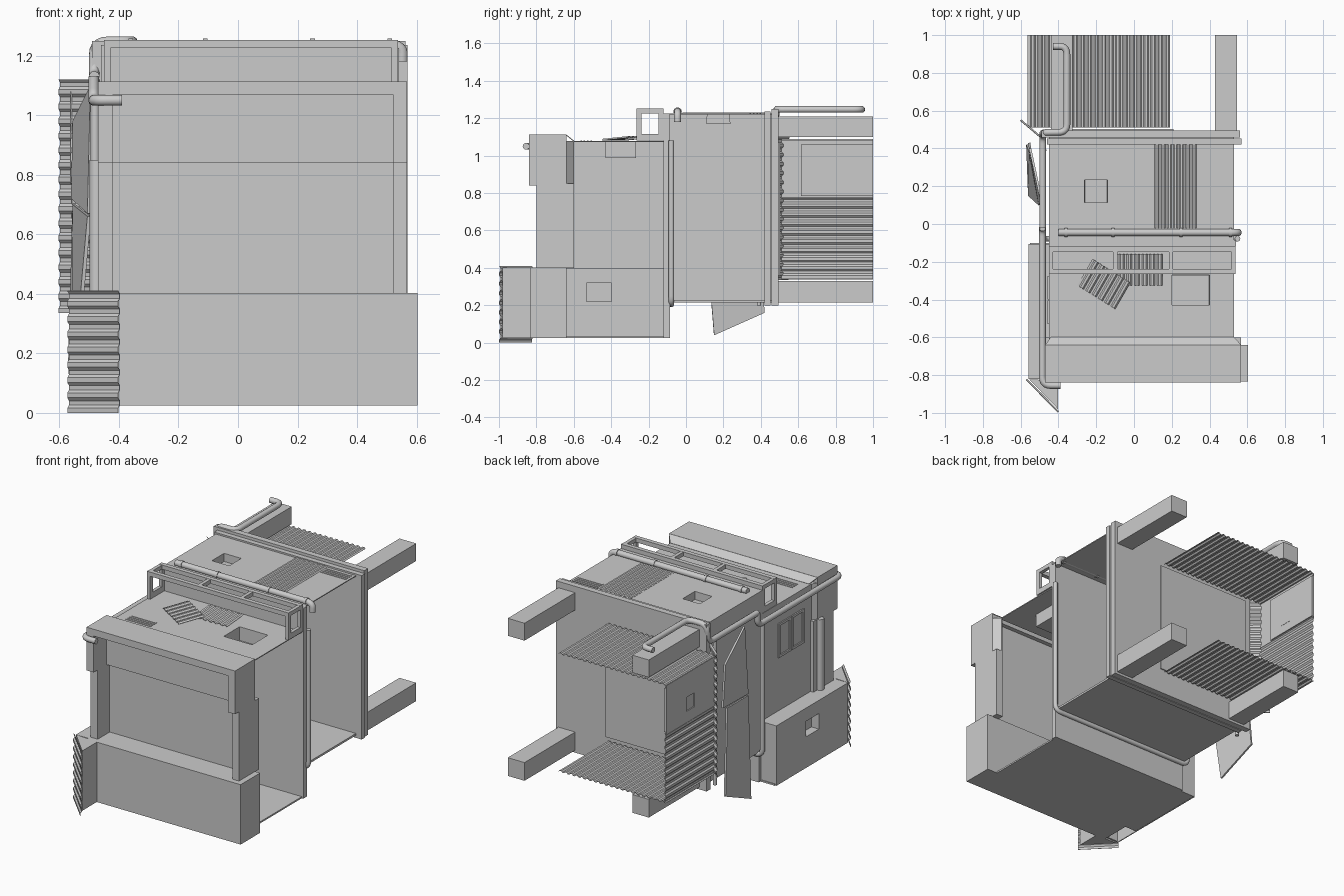
import bpy
import bmesh
import math
from mathutils import Vector

if "Cube" in bpy.data.objects:
    bpy.data.objects.remove(bpy.data.objects["Cube"])


def add(name, bm):
    bmesh.ops.recalc_face_normals(bm, faces=bm.faces)
    mesh = bpy.data.meshes.new(name)
    bm.to_mesh(mesh)
    bm.free()
    ob = bpy.data.objects.new(name, mesh)
    bpy.context.collection.objects.link(ob)
    return ob


def fill_box(bm, x, y, z):
    made = bmesh.ops.create_cube(bm, size=1)["verts"]
    for v in made:
        v.co = [lo + (hi - lo) * (c + 0.5) for c, (lo, hi) in zip(v.co, (x, y, z))]


def boxes(name, *ranges):
    bm = bmesh.new()
    for r in ranges:
        fill_box(bm, *r)
    return add(name, bm)


def prism(name, outline, z):
    bm = bmesh.new()
    face = bm.faces.new([bm.verts.new((x, y, z[0])) for x, y in outline])
    top = bmesh.ops.extrude_face_region(bm, geom=[face])["geom"]
    bmesh.ops.translate(bm, vec=(0, 0, z[1] - z[0]),
                        verts=[g for g in top if isinstance(g, bmesh.types.BMVert)])
    return add(name, bm)


def solid(ob, thickness, offset=0):
    mod = ob.modifiers.new("thickness", "SOLIDIFY")
    mod.thickness, mod.offset = thickness, offset
    return ob


def panel(name, corners, thickness=0.012):
    bm = bmesh.new()
    bm.faces.new([bm.verts.new(c) for c in corners])
    return solid(add(name, bm), thickness)


def pitted(name, place, outer, inner, depth):
    # Rectangular plate with a sunken rectangular pit
    def loop(rect, d):
        (a, b), (c, e) = rect
        return [bm.verts.new(place(u, v, d)) for u, v in ((a, c), (b, c), (b, e), (a, e))]
    bm = bmesh.new()
    rings = [loop(outer, 0), loop(inner, 0), loop(inner, depth)]
    for p, q in zip(rings, rings[1:]):
        for i in range(4):
            j = (i + 1) % 4
            bm.faces.new((p[i], p[j], q[j], q[i]))
    bm.faces.new(rings[-1])
    return solid(add(name, bm), 0.006)


def corrugated(name, origin, across, along, ridges, amp=0.004):
    # Trapezoid ridges repeat across the sheet and run along it
    origin, across, along = Vector(origin), Vector(across), Vector(along)
    normal = across.cross(along).normalized()
    bm = bmesh.new()
    last = None
    for i in range(ridges):
        for f, h in ((0, -1), (0.3, -1), (0.5, 1), (0.8, 1), (1, -1)):
            if f == 1 and i < ridges - 1:
                continue
            p = origin + across * ((i + f) / ridges) + normal * h * amp
            row = [bm.verts.new(p), bm.verts.new(p + along)]
            if last:
                bm.faces.new((last[0], row[0], row[1], last[1]))
            last = row
    return solid(add(name, bm), 0.002)


def pipe(name, points, radius, bend=0.045):
    pts = [Vector(p) for p in points]
    path = [pts[0]]
    for a, b, c in zip(pts, pts[1:], pts[2:]):
        p = b + (a - b).normalized() * min(bend, (a - b).length / 2)
        q = b + (c - b).normalized() * min(bend, (c - b).length / 2)
        for i in range(6):
            t = i / 5
            path.append(p * (1 - t) ** 2 + b * 2 * t * (1 - t) + q * t * t)
    path.append(pts[-1])
    curve = bpy.data.curves.new(name, "CURVE")
    curve.dimensions = "3D"
    curve.bevel_depth, curve.bevel_resolution = radius, 3
    curve.use_fill_caps = True
    spline = curve.splines.new("POLY")
    spline.points.add(len(path) - 1)
    for sp, co in zip(spline.points, path):
        sp.co = (*co, 1)
    ob = bpy.data.objects.new(name, curve)
    bpy.context.collection.objects.link(ob)
    bpy.ops.object.select_all(action="DESELECT")
    ob.select_set(True)
    bpy.context.view_layer.objects.active = ob
    bpy.ops.object.convert(target="MESH")
    bpy.ops.object.shade_smooth_by_angle(angle=math.radians(40))


def flat(z):
    return lambda u, v, d: (u, v, z - d)


# Front section: open on its left side
boxes("front_floor", ((-.55, .53), (-.64, -.1), (.025, .035)))
boxes("front_lower_box", ((-.47, .603), (-.835, -.64), (.025, .403)))
boxes("front_window_wall", ((-.45, .53), (-.68, -.668), (.4, .85)))
boxes("upper_window_strip", ((-.43, .53), (-.71, -.668), (.84, 1.07)))
boxes("header_slab", ((-.47, .567), (-.84, -.64), (1.07, 1.113)))
panel("header_rear_slope", ((-.47, -.641, 1.111), (.567, -.641, 1.111),
                            (.53, -.6, 1.078), (-.44, -.6, 1.078)), .004)
for side, inner, outer, back in (("right", -.42, -.47, -.44), ("left", .52, .567, .53)):
    prism(side + "_header_corner",
          ((inner, -.84), (outer, -.84), (outer, -.64), (back, -.6), (inner, -.6)), (.84, 1.077))
    boxes(side + "_front_column", ((min(inner, outer), max(inner, outer)), (-.8, -.6), (.4, .85)))
pitted("front_roof", flat(1.075), ((-.45, .53), (-.61, -.1)), ((.2, .4), (-.43, -.27)), .085)
boxes("front_right_wall", ((-.45, -.44), (-.61, -.1), (.395, 1.075)))

# Side skirt with a square niche and an angled front end
pitted("side_skirt", lambda u, v, d: (-.555 + d, u, v), ((-.82, -.105), (.025, .403)),
       ((-.53, -.4), (.22, .32)), .05)
boxes("skirt_edges", ((-.555, -.44), (-.82, -.105), (.395, .403)),
      ((-.555, -.44), (-.113, -.105), (.03, .4)), ((-.555, -.44), (-.82, -.81), (.03, .4)))
prism("skirt_angled_end", ((-.555, -.822), (-.402, -.98), (-.402, -.83)), (.025, .403))
corrugated("front_diagonal_sheet", (-.57, -.822, 0), (0, 0, .41), (.17, -.173, 0), 8)

# Middle section: same open side, shell of plates
boxes("dividing_wall", ((-.45, .54), (-.12, -.085), (.025, 1.225)))
boxes("middle_floor", ((-.45, .53), (-.1, .46), (.215, .228)))
boxes("middle_right_wall", ((-.45, -.437), (-.1, .46), (.22, 1.22)))
pitted("middle_roof", flat(1.222), ((-.45, .53), (-.1, .46)), ((-.262, -.14), (.112, .235)), .05)
boxes("rear_flanges", ((-.46, .57), (.42, .452), (.2, 1.235)), ((-.49, .562), (.457, .495), (.2, 1.25)))
boxes("rear_wall_plate", ((-.45, .21), (.49, .502), (.36, 1.07)))

# Roof vents
for name, x0, y0, z in (("front_vent", -.39, -.565, 1.077), ("middle_vent", .34, .34, 1.224)):
    boxes(name, *[((x0, x0 + .175), (y0 + i * .018, y0 + i * .018 + .008), (z, z + .004)) for i in range(4)])

# Loose and fixed roof sheets
corrugated("middle_roof_sheet", (.1, -.02, 1.228), (.23, 0, 0), (0, .44, 0), 7, .003)
corrugated("straight_loose_sheet", (-.09, -.325, 1.087), (.24, 0, 0), (0, .165, .012), 6)
corrugated("turned_loose_sheet", (-.3, -.325, 1.085), (.2, -.125, 0), (.08, .14, .015), 6)

# Open roof rack
depths = ((-.265, -.238), (-.147, -.12))
rails = [((-.45, .538), y, (1.225, 1.252)) for y in depths]
rails += [((x, x + .022), (-.265, -.12), (1.226, 1.251)) for x in (-.45, -.11, .185, .516)]
rails += [((x, x + .022), (-.265, -.12), (1.08, 1.115)) for x in (-.45, .516)]
rails += [((x, x + .022), y, (1.08, 1.25)) for x in (-.45, .516) for y in depths]
boxes("roof_rack", *rails)

# Four rear beams
for side, x in (("right", (-.44, -.325)), ("left", (.428, .545))):
    for level, z in (("upper", (1.1, 1.21)), ("lower", (.215, .33))):
        boxes(f"{side}_{level}_rear_beam", (x, (.49, 1), z))

# Rear sheet enclosure
for level, z in (("top", 1.085), ("bottom", .342)):
    corrugated(level + "_rear_sheet", (-.56, .51, z), (.75, 0, 0), (0, .49, 0), 20)
corrugated("rear_side_sheet", (-.555, .51, .345), (0, 0, .43), (0, .49, 0), 9)
pitted("rear_side_panel", lambda u, v, d: (-.56 + d, u, v), ((.51, 1), (.77, 1.08)), ((.72, .8), (.84, .93)), .012)
boxes("rear_panel_inset", ((-.557, -.548), (.615, 1), (.785, 1.06)))
corrugated("rear_diagonal_sheet", (-.6, .55, .335), (0, 0, .785), (.13, -.11, 0), 16)

# Hanging side hatches
panel("upper_hatch", ((-.5, .1, .67), (-.555, .43, .72), (-.55, .4, .98), (-.49, .12, 1.1)))
panel("lower_hatch", ((-.555, .15, .04), (-.565, .42, .16), (-.55, .38, .7), (-.5, .1, .66)))

# Paired side window frames
frames = []
for y in (-.53, -.4):
    ends = (y, y + .11)
    frames += [((-.458, -.44), ends, (z, z + .015)) for z in (.74, .94)]
    frames += [((-.458, -.44), (e, e + .015), (.74, .955)) for e in ends]
boxes("side_window_frames", *frames)

# Pipework
pipe("roof_pipe", ((-.4, -.045, 1.235), (.552, -.045, 1.235), (.552, -.045, 1.18)), .019)
pipe("wrapping_pipe", ((.548, -.078, 1.08), (.548, -.078, .205), (-.48, -.078, .205),
                       (-.48, -.078, 1.05)), .015)
pipe("side_pipe", ((-.39, -.855, 1.05), (-.485, -.855, 1.05), (-.485, -.02, 1.05),
                   (-.485, -.02, 1.13)), .018)
pipe("rear_pipe", ((-.43, .94, 1.247), (-.355, .94, 1.247), (-.355, .485, 1.247),
                   (-.483, .485, 1.247), (-.483, .47, 1.13), (-.483, -.02, 1.13)), .018)
pipe("side_drop_pipe", ((-.475, -.66, .4), (-.475, -.66, .85)), .024)
pipe("thin_side_pipe", ((-.475, .39, .2), (-.475, .39, 1.12)), .012)
for i, x in enumerate((-.36, -.11, .25, .51)):
    pipe(f"roof_pipe_collar_{i + 1}", ((x - .008, -.045, 1.235), (x + .008, -.045, 1.235)), .023)
